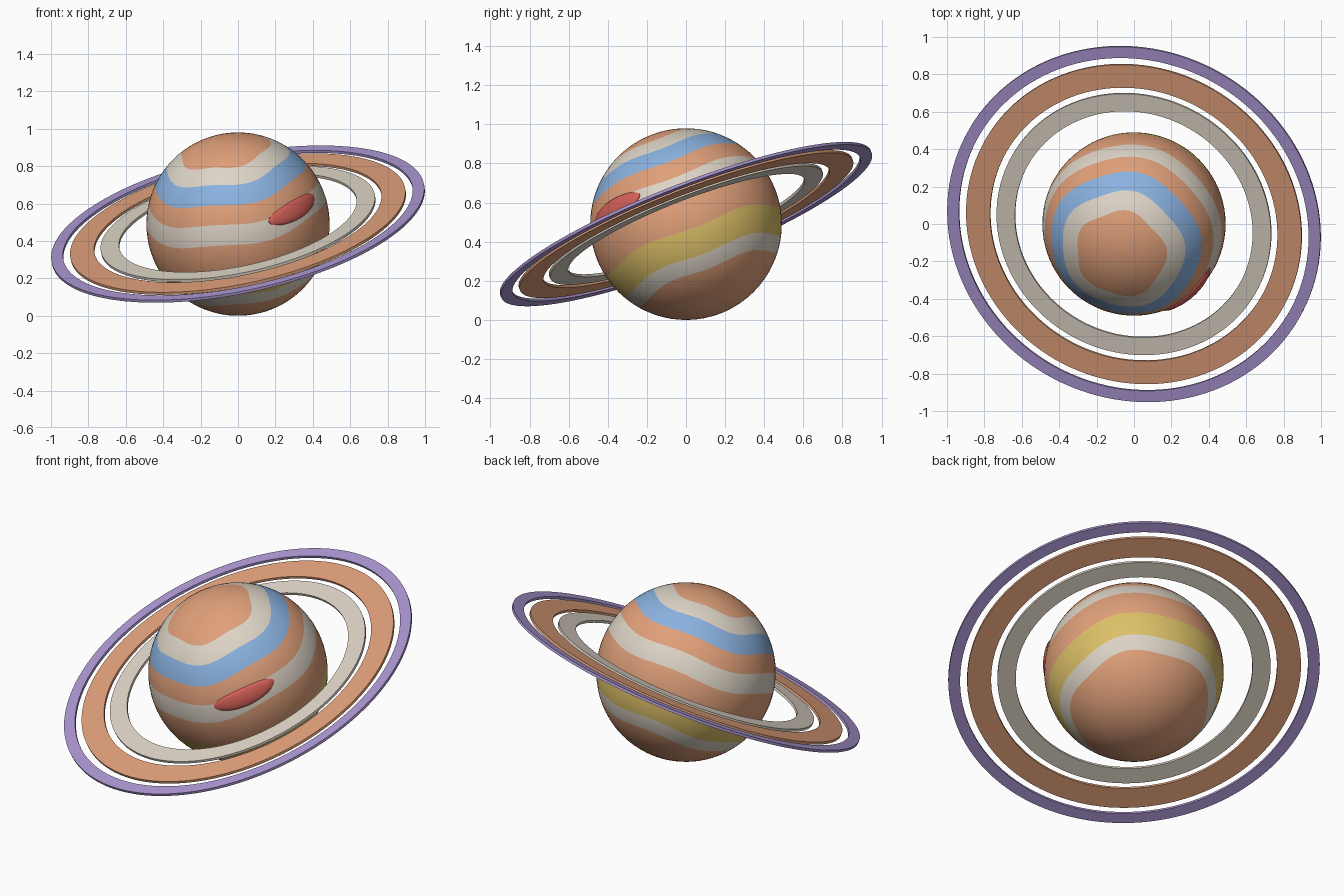
import bpy, math
from mathutils import Vector, Matrix

if "Cube" in bpy.data.objects:
    bpy.data.objects.remove(bpy.data.objects["Cube"])

R = 0.49
CENTRE = Vector((0, 0, R))
# planet axis (shared by bands and rings) and its frame
N = Vector((-0.194, -0.357, 0.913)).normalized()
E1 = (Vector((1, 0, 0)) - N * N.x).normalized()
E2 = N.cross(E1)
FRAME = Matrix((E1, E2, N)).transposed()


def srgb(r, g, b):
    def lin(c):
        c /= 255
        return c / 12.92 if c <= 0.04045 else ((c + 0.055) / 1.055) ** 2.4
    return (lin(r), lin(g), lin(b), 1)


def material(name, rgb):
    m = bpy.data.materials.new(name)
    m.diffuse_color = srgb(*rgb)
    m.use_nodes = True
    m.node_tree.nodes["Principled BSDF"].inputs["Base Color"].default_value = m.diffuse_color
    return m


PEACH = material("peach", (224, 160, 122))
CREAM = material("cream", (221, 212, 198))
BLUE = material("blue", (138, 178, 224))
YELLOW = material("yellow", (220, 192, 104))
RED = material("red", (214, 96, 88))
PURPLE = material("purple", (170, 150, 208))


def build(name, verts, faces, mats, idx=None, angle=40):
    me = bpy.data.meshes.new(name)
    me.from_pydata([CENTRE + FRAME @ Vector(v) for v in verts], [], faces)
    for m in mats:
        me.materials.append(m)
    if idx:
        me.polygons.foreach_set("material_index", idx)
    me.update()
    ob = bpy.data.objects.new(name, me)
    bpy.context.collection.objects.link(ob)
    bpy.ops.object.select_all(action='DESELECT')
    ob.select_set(True)
    bpy.context.view_layer.objects.active = ob
    bpy.ops.object.shade_smooth_by_angle(angle=math.radians(angle))
    return ob


def on_sphere(lat, lon, r=R):
    return (r * math.cos(lat) * math.cos(lon), r * math.cos(lat) * math.sin(lon), r * math.sin(lat))


# planet: latitude rows follow wavy band edges, each band one colour
SEG = 80
edges = [90, 60.5, 47.5, 34, 21.5, 8.5, -12, -29, -39.5, -90]
bands = [0, 1, 2, 0, 1, 0, 3, 1, 0]
rows = []          # (latitude, band of the faces above this row)
for b in range(len(bands)):
    steps = max(3, round((edges[b] - edges[b + 1]) / 4))
    for s in range(1, steps + 1):
        rows.append((edges[b] + (edges[b + 1] - edges[b]) * s / steps, b))
rows.pop()


def wave(lat, lon):
    fade = min(1, (90 - abs(lat)) / 30)
    off = -1.8 * math.cos(lon + 0.4) - 1.4 * math.cos(5 * (lon + 1.17))
    return math.radians(lat + off * fade)


verts, faces, idx = [(0, 0, R)], [], []
for i, (lat, b) in enumerate(rows):
    for j in range(SEG):
        lon = 2 * math.pi * j / SEG
        verts.append(on_sphere(wave(lat, lon), lon))
        k = (j + 1) % SEG
        a, c = 1 + i * SEG, 1 + (i - 1) * SEG
        faces.append((0, a + j, a + k) if i == 0 else (c + j, a + j, a + k, c + k))
        idx.append(bands[b])
verts.append((0, 0, -R))
last = 1 + (len(rows) - 1) * SEG
for j in range(SEG):
    faces.append((last + j, len(verts) - 1, last + (j + 1) % SEG))
    idx.append(bands[-1])
build("planet", verts, faces, [PEACH, CREAM, BLUE, YELLOW], idx, 60)

# storm spot: low oval dome that hugs the planet
M, K = 48, 8
lat0, lon0 = math.radians(17), math.radians(-43)
verts, faces = [on_sphere(lat0, lon0, R + 0.015)], []
for i in range(1, K + 2):
    t = min(i / K, 1)
    r = R - 0.006 if i > K else R + 0.003 + 0.012 * math.sqrt(1 - t * t)
    for j in range(M):
        a = 2 * math.pi * j / M
        verts.append(on_sphere(lat0 + 0.105 * t * math.sin(a), lon0 + 0.39 * t * math.cos(a), r))
        k = (j + 1) % M
        p, q = 1 + (i - 2) * M, 1 + (i - 1) * M
        faces.append((0, q + j, q + k) if i == 1 else (p + j, q + j, q + k, p + k))
build("storm_spot", verts, faces, [RED], None, 60)


# flat rings
def ring(name, inner, outer, mat, h=0.0075, n=128):
    prof = [(outer, -h), (outer, h), (inner, h), (inner, -h)]
    v, f = [], []
    for j in range(n):
        a = 2 * math.pi * j / n
        v += [(r * math.cos(a), r * math.sin(a), z) for r, z in prof]
        k = (j + 1) % n
        f += [(4 * j + s, 4 * k + s, 4 * k + (s + 1) % 4, 4 * j + (s + 1) % 4) for s in range(4)]
    build(name, v, f, [mat])


ring("inner_ring", 0.648, 0.748, CREAM)
ring("middle_ring", 0.783, 0.914, PEACH)
ring("outer_ring", 0.953, 1.017, PURPLE)
